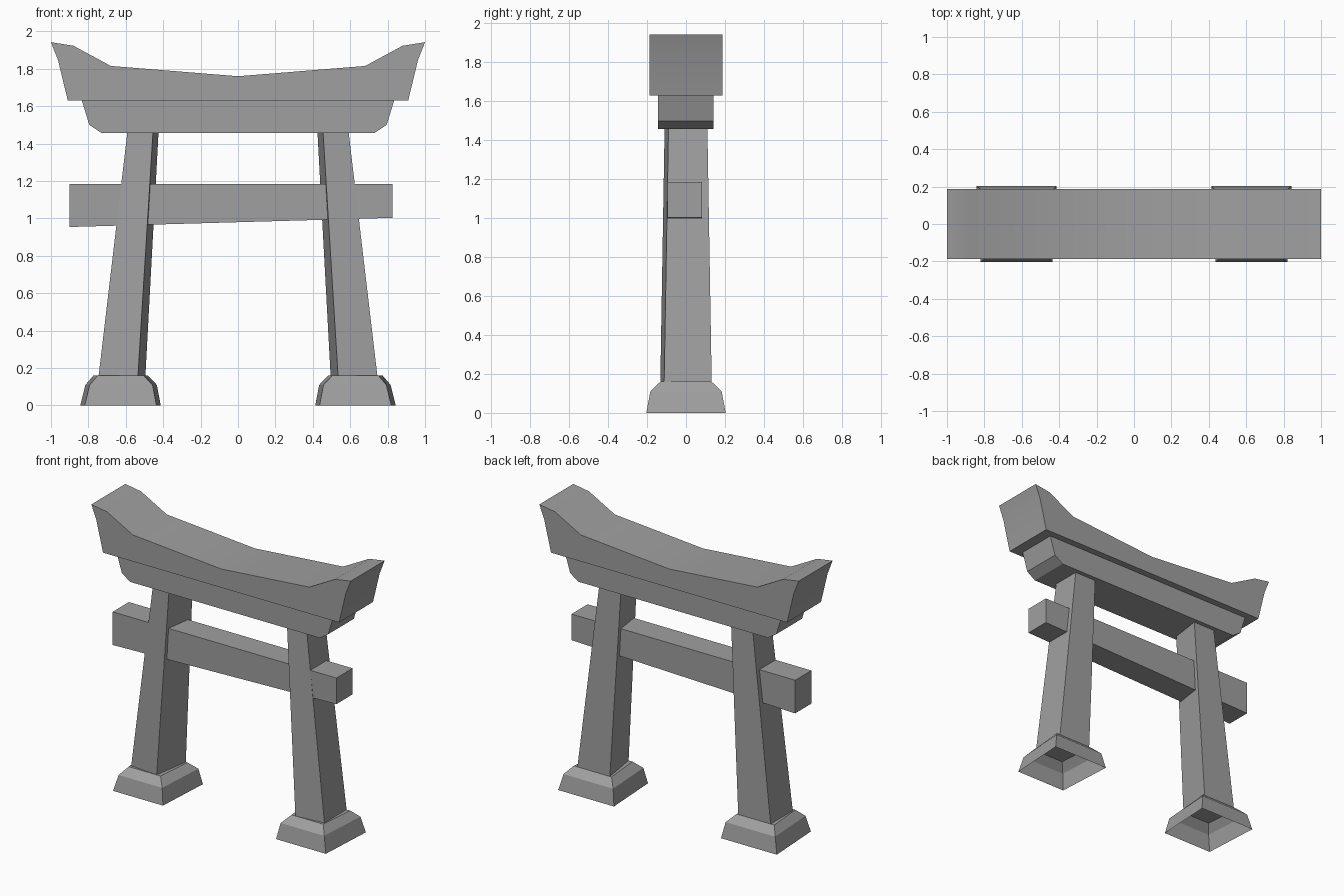
import bpy
import bmesh
from math import radians

cube = bpy.data.objects.get("Cube")
if cube:
    bpy.data.objects.remove(cube, do_unlink=True)

GREY = (0.35, 0.35, 0.35, 1.0)
stone = bpy.data.materials.new("grey stone")
stone.use_nodes = True
stone.diffuse_color = GREY
bsdf = next(n for n in stone.node_tree.nodes if n.type == "BSDF_PRINCIPLED")
bsdf.inputs["Base Color"].default_value = GREY
bsdf.inputs["Roughness"].default_value = 0.8


def loft(name, rings, cap_start=True, cap_end=True, smooth=False):
    """Skin a row of matching point rings into one object."""
    bm = bmesh.new()
    loops = [[bm.verts.new(p) for p in ring] for ring in rings]
    for a, b in zip(loops, loops[1:]):
        for i in range(len(a)):
            j = (i + 1) % len(a)
            bm.faces.new((a[i], a[j], b[j], b[i]))
    if cap_start:
        bm.faces.new(loops[0][::-1])
    if cap_end:
        bm.faces.new(loops[-1])
    bmesh.ops.recalc_face_normals(bm, faces=bm.faces[:])
    mesh = bpy.data.meshes.new(name)
    bm.to_mesh(mesh)
    bm.free()
    mesh.materials.append(stone)
    obj = bpy.data.objects.new(name, mesh)
    bpy.context.collection.objects.link(obj)
    if smooth:
        bpy.ops.object.select_all(action="DESELECT")
        obj.select_set(True)
        bpy.context.view_layer.objects.active = obj
        bpy.ops.object.shade_smooth_by_angle(angle=radians(30))
    return obj


def beam(name, profile, front, back, smooth=False):
    """Extrude a front profile from the front depth to the back depth."""
    return loft(name, [[(x, y, z) for x, z in profile] for y in (front, back)],
                smooth=smooth)


def mirrored(half):
    """Complete a right half profile with its mirror image."""
    return half + [(-x, z) for x, z in reversed(half) if x != 0]


# Curved top lintel with upswept ends
beam("top_lintel",
     mirrored([(0, 1.76), (0.68, 1.815), (0.88, 1.923), (1.0, 1.942),
               (0.962, 1.845), (0.91, 1.63)]),
     -0.187, 0.187, smooth=True)

# Lower lintel with chamfered lower corners
beam("lower_lintel",
     mirrored([(0.835, 1.63), (0.795, 1.5), (0.73, 1.457)]),
     -0.143, 0.14)

# Uneven tie beam passing through the pillars
beam("tie_beam",
     [(-0.9, 1.185), (0.825, 1.185), (0.825, 1.003), (-0.9, 0.954)],
     -0.095, 0.083)

for side, s in (("left", 1), ("right", -1)):
    # Leaning, slightly skewed pillar
    pillar = []
    for z, outer, front_in, back_in, depth in (
            (0.16, 0.745, 0.535, 0.495, 0.132),
            (1.457, 0.592, 0.455, 0.425, 0.11)):
        pillar.append([(s * outer, 0.02 - depth, z), (s * outer, depth, z),
                       (s * back_in, depth, z), (s * front_in, -depth, z)])
    loft(side + "_pillar", pillar, cap_start=False, cap_end=False)

    # Hollow footing, wider at the back
    footing = []
    for z, inner, outer, depth in ((0, 0.436, 0.82, 0.204),
                                   (0.11, 0.457, 0.793, 0.183),
                                   (0.16, 0.505, 0.75, 0.132)):
        footing.append([(s * inner, -depth, z), (s * outer, -depth, z),
                        (s * (outer + 0.023), depth, z),
                        (s * (inner - 0.023), depth, z)])
    loft(side + "_footing", footing, cap_start=False)
